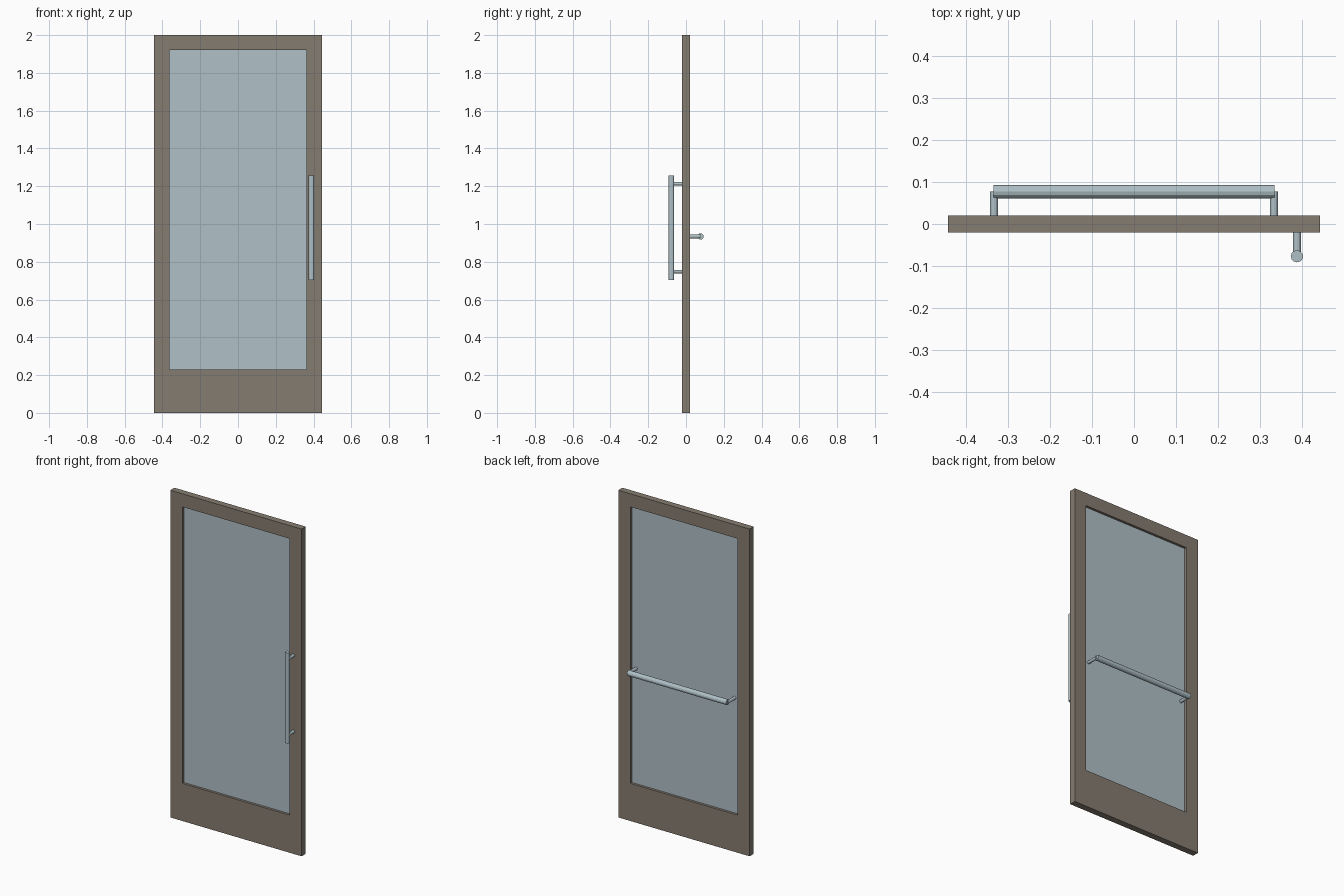
import bpy
import bmesh
from mathutils import Vector

cube = bpy.data.objects.get("Cube")
if cube:
    bpy.data.objects.remove(cube, do_unlink=True)


def material(name, color):
    mat = bpy.data.materials.new(name)
    mat.use_nodes = True
    mat.diffuse_color = (*color, 1)
    mat.node_tree.nodes["Principled BSDF"].inputs["Base Color"].default_value = (*color, 1)
    return mat


bronze = material("bronze_frame", (0.235, 0.202, 0.165))
glass = material("pale_glass", (0.434, 0.527, 0.573))
steel = material("brushed_steel", (0.43, 0.53, 0.57))


def finish(name, bm, mat):
    mesh = bpy.data.meshes.new(name)
    bmesh.ops.recalc_face_normals(bm, faces=bm.faces)
    bm.to_mesh(mesh)
    bm.free()
    mesh.materials.append(mat)
    obj = bpy.data.objects.new(name, mesh)
    bpy.context.collection.objects.link(obj)
    return obj


def rod(name, start, end, radius):
    """Flat-sided cylinder between two points."""
    start, end = Vector(start), Vector(end)
    axis = end - start
    bm = bmesh.new()
    bmesh.ops.create_cone(bm, cap_ends=True, segments=12, radius1=radius,
                          radius2=radius, depth=axis.length)
    bmesh.ops.rotate(bm, verts=bm.verts, matrix=axis.to_track_quat("Z", "Y").to_matrix())
    bmesh.ops.translate(bm, verts=bm.verts, vec=(start + end) / 2)
    return finish(name, bm, steel)


WIDTH, HEIGHT, FACE = 0.444, 2.0, 0.02      # half width, height, half thickness
OPEN_X, OPEN_LOW, OPEN_HIGH = 0.362, 0.23, 1.92
PANE = 0.005


def rectangle(bm, half, low, high):
    return [bm.verts.new((x, -FACE, z)) for x, z in
            ((-half, low), (half, low), (half, high), (-half, high))]


# Door frame: a rectangular ring extruded through its thickness
bm = bmesh.new()
outer = rectangle(bm, WIDTH, 0, HEIGHT)
inner = rectangle(bm, OPEN_X, OPEN_LOW, OPEN_HIGH)
for i in range(4):
    j = (i + 1) % 4
    bm.faces.new((outer[i], outer[j], inner[j], inner[i]))
ring = bmesh.ops.extrude_face_region(bm, geom=bm.faces[:], use_keep_orig=True)
moved = [g for g in ring["geom"] if isinstance(g, bmesh.types.BMVert)]
bmesh.ops.translate(bm, verts=moved, vec=(0, 2 * FACE, 0))
finish("door_frame", bm, bronze)

# Glass pane, recessed on both sides
bm = bmesh.new()
bmesh.ops.create_cube(bm, size=1)
bmesh.ops.scale(bm, verts=bm.verts, vec=(2 * OPEN_X, 2 * PANE, OPEN_HIGH - OPEN_LOW))
bmesh.ops.translate(bm, verts=bm.verts, vec=(0, 0, (OPEN_LOW + OPEN_HIGH) / 2))
finish("glass_pane", bm, glass)

# Vertical pull handle on the front
PULL_X, REACH, POST = 0.389, 0.077, 0.0095
rod("pull_handle", (PULL_X, -REACH, 0.703), (PULL_X, -REACH, 1.257), 0.0145)
for name, z in (("lower", 0.748), ("upper", 1.213)):
    rod(f"pull_{name}_post", (PULL_X, -FACE, z), (PULL_X, -REACH, z), POST)

# Horizontal push bar on the back
BAR_Z = 0.934
rod("push_bar", (-0.335, REACH, BAR_Z), (0.335, REACH, BAR_Z), 0.0165)
for name, side in (("left", 1), ("right", -1)):
    x = side * 0.334
    rod(f"push_bar_{name}_post", (x, PANE, BAR_Z), (x, REACH, BAR_Z), POST)
